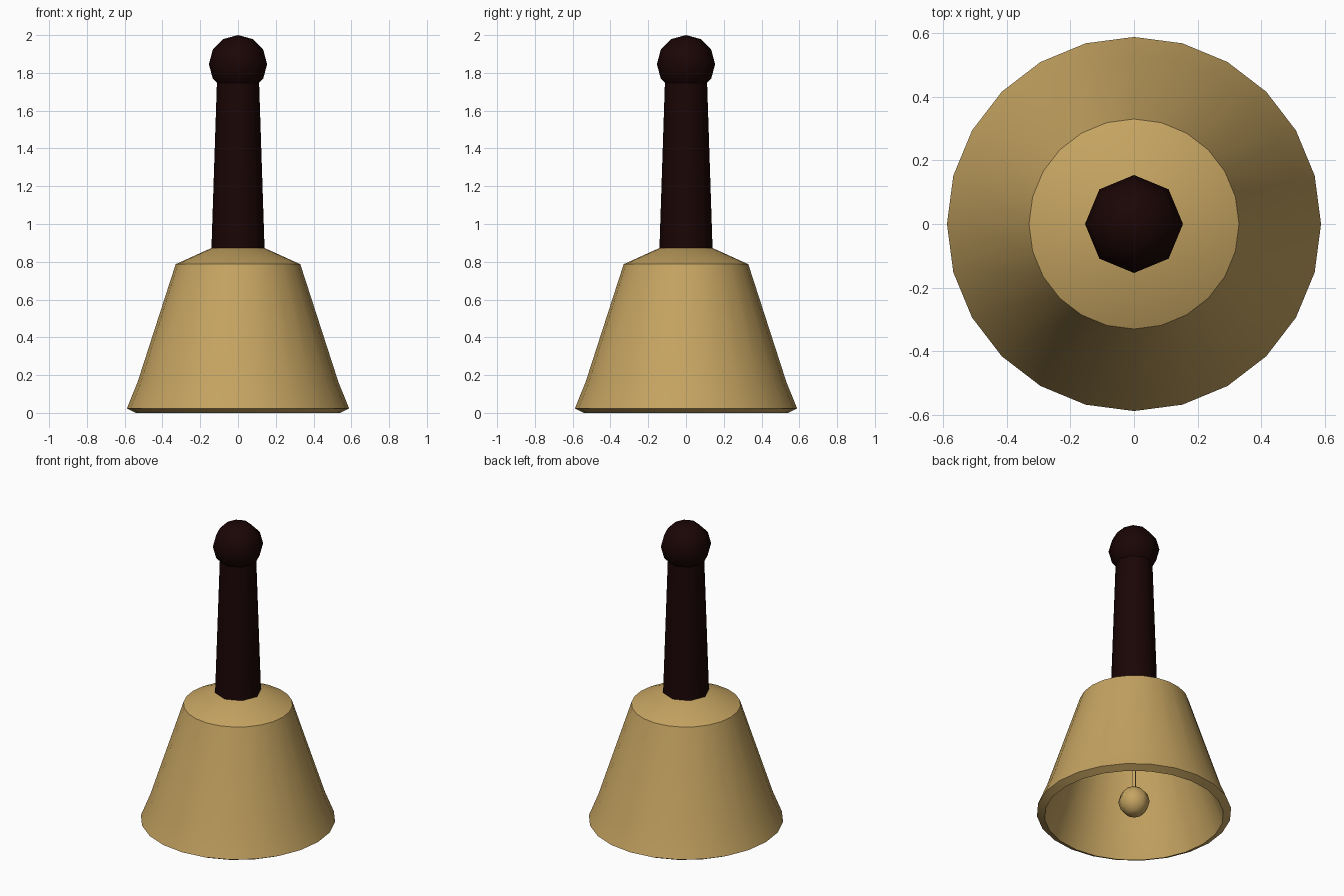
import bpy, math

if "Cube" in bpy.data.objects:
    bpy.data.objects.remove(bpy.data.objects["Cube"])


def material(name, rgb):
    m = bpy.data.materials.new(name)
    m.diffuse_color = (*rgb, 1.0)
    m.use_nodes = True
    m.node_tree.nodes["Principled BSDF"].inputs["Base Color"].default_value = m.diffuse_color
    return m


brass = material("brass", (0.56, 0.37, 0.12))
wood = material("dark_wood", (0.0105, 0.0015, 0.0015))


def lathe(name, profile, sides, mat, smooth_angle):
    """Revolve (radius, z) points around z; radius 0 becomes a single pole."""
    verts, faces, rings = [], [], []
    for r, z in profile:
        n = 1 if r == 0 else sides
        rings.append([len(verts) + i for i in range(n)])
        for i in range(n):
            a = 2 * math.pi * i / sides
            verts.append((r * math.cos(a), r * math.sin(a), z))
    for lo, hi in zip(rings, rings[1:]):
        for i in range(sides):
            j = (i + 1) % sides
            if len(lo) == 1:
                faces.append((lo[0], hi[j], hi[i]))
            elif len(hi) == 1:
                faces.append((lo[i], lo[j], hi[0]))
            else:
                faces.append((lo[i], lo[j], hi[j], hi[i]))
    mesh = bpy.data.meshes.new(name)
    mesh.from_pydata(verts, [], faces)
    mesh.materials.append(mat)
    obj = bpy.data.objects.new(name, mesh)
    bpy.context.collection.objects.link(obj)
    bpy.ops.object.select_all(action='DESELECT')
    obj.select_set(True)
    bpy.context.view_layer.objects.active = obj
    if smooth_angle:
        bpy.ops.object.shade_smooth_by_angle(angle=math.radians(smooth_angle))
    return obj


def ball(r, z, rings):
    """Half-circle profile for a sphere, bottom pole to top pole."""
    pts = [(r * math.sin(math.pi * k / rings), z - r * math.cos(math.pi * k / rings))
           for k in range(1, rings)]
    return [(0, z - r)] + pts + [(0, z + r)]


# Bell shell: inner ceiling, inner wall, rim, outer wall, shoulder, crown
lathe("bell", [(0, 0.825), (0.125, 0.825), (0.289, 0.751), (0.482, 0.149), (0.541, 0.0),
               (0.588, 0.024), (0.531, 0.165), (0.33, 0.787), (0.14, 0.873), (0, 0.873)],
      24, brass, 30)

# Tapered octagonal handle and round knob
lathe("handle", [(0, 0.86), (0.141, 0.86), (0.11, 1.80), (0, 1.80)], 8, wood, 50)
lathe("knob", ball(0.154, 1.846, 6), 8, wood, 60)

# Clapper hanging inside the bell
lathe("clapper_rod", [(0, 0.12), (0.015, 0.12), (0.015, 0.83), (0, 0.83)], 4, brass, 0)
lathe("clapper_ball", ball(0.095, 0.095, 6), 8, brass, 60)
